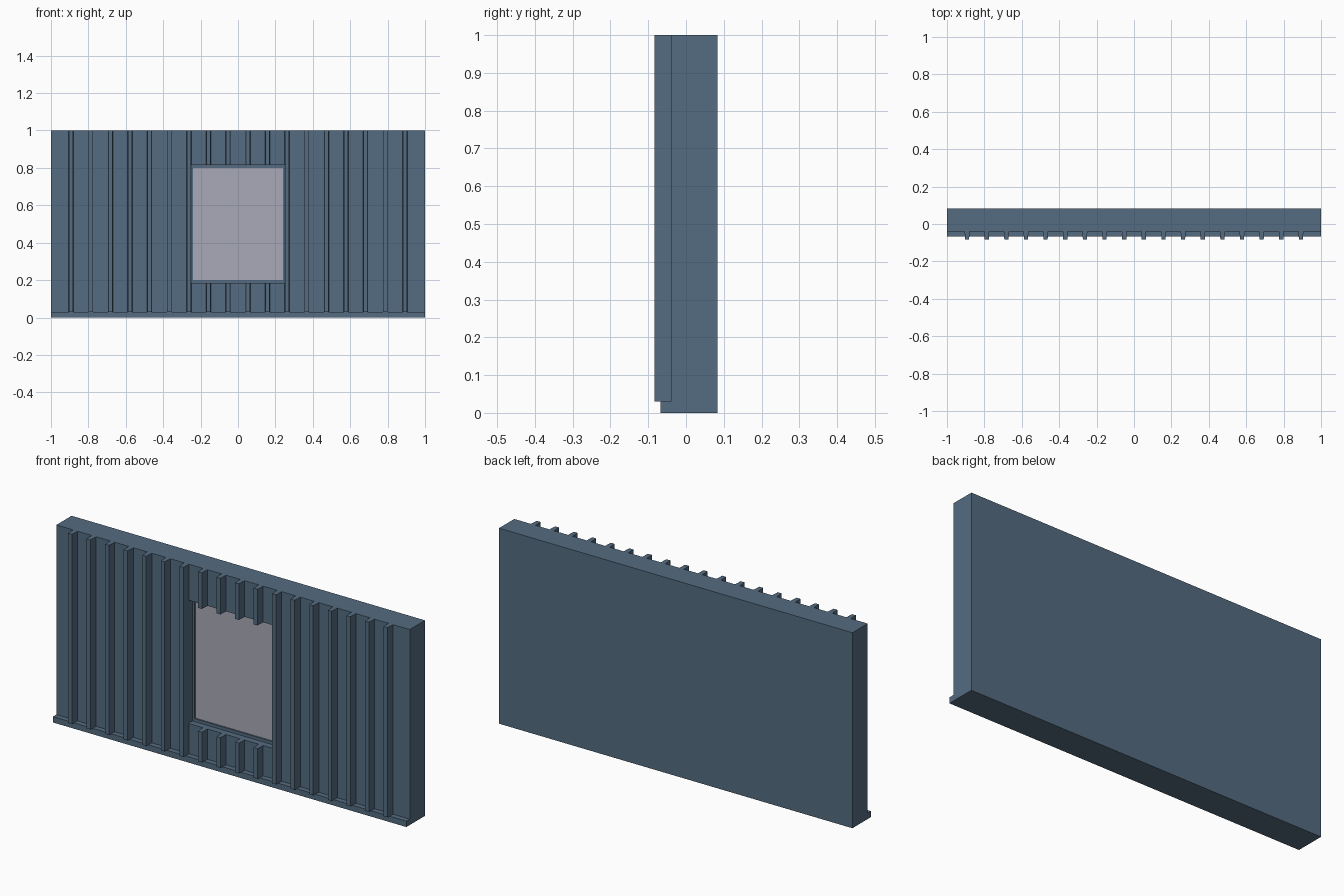
import bpy
import bmesh

if "Cube" in bpy.data.objects:
    bpy.data.objects.remove(bpy.data.objects["Cube"])


def material(name, color):
    m = bpy.data.materials.new(name)
    m.diffuse_color = color
    m.use_nodes = True
    m.node_tree.nodes["Principled BSDF"].inputs["Base Color"].default_value = m.diffuse_color
    return m


blue = material("blue_metal", (0.09, 0.15, 0.22, 1))
pale = material("pale_glass", (0.40, 0.40, 0.48, 1))


def prism(name, profile, z0, z1, mat):
    """Extrude an xy profile upward from z0 to z1."""
    bm = bmesh.new()
    face = bm.faces.new([bm.verts.new((x, y, z0)) for x, y in profile])
    ext = bmesh.ops.extrude_face_region(bm, geom=[face])
    top = [v for v in ext["geom"] if isinstance(v, bmesh.types.BMVert)]
    bmesh.ops.translate(bm, verts=top, vec=(0, 0, z1 - z0))
    bmesh.ops.recalc_face_normals(bm, faces=bm.faces)
    mesh = bpy.data.meshes.new(name)
    bm.to_mesh(mesh)
    bm.free()
    mesh.materials.append(mat)
    ob = bpy.data.objects.new(name, mesh)
    bpy.context.collection.objects.link(ob)
    return ob


def box(name, x0, x1, y0, y1, z0, z1, mat=blue):
    return prism(name, [(x0, y0), (x1, y0), (x1, y1), (x0, y1)], z0, z1, mat)


FRONT, BACK = -0.04, 0.083
HX, Z0, Z1 = 0.253, 0.185, 0.815     # window recess
GX, G0, G1 = 0.24, 0.20, 0.80        # visible glass
DEEP = 0.01

# wall slab with a blind window recess
wall = box("wall", -1, 1, FRONT, BACK, 0, 1)
cutter = box("recess_cutter", -HX, HX, -0.2, DEEP, Z0, Z1)
cutter.hide_render = True
cutter.hide_viewport = True
cut = wall.modifiers.new("recess", "BOOLEAN")
cut.operation = "DIFFERENCE"
cut.solver = "EXACT"
cut.object = cutter

# ledge along the foot
box("foot_ledge", -1, 1, -0.067, FRONT, 0, 0.03)

# vertical ribs, interrupted by the window
for i in range(18):
    x = -0.8925 + i * 0.105
    profile = [(x - 0.011, -0.083), (x + 0.011, -0.083),
               (x + 0.013, FRONT), (x - 0.013, FRONT)]
    spans = [(0.03, Z0), (Z1, 1)] if abs(x) < 0.25 else [(0.03, 1)]
    for a, b in spans:
        prism("rib", profile, a, b, blue)

# window frame and pane
fy = -0.008
for s in (-1, 1):
    xa, xb = sorted((s * GX, s * HX))
    box("frame_side", xa, xb, fy, DEEP, Z0, Z1)
box("frame_bottom", -GX, GX, fy, DEEP, Z0, G0)
box("frame_top", -GX, GX, fy, DEEP, G1, Z1)
box("window_pane", -GX, GX, 0.0, DEEP, G0, G1, pale)
